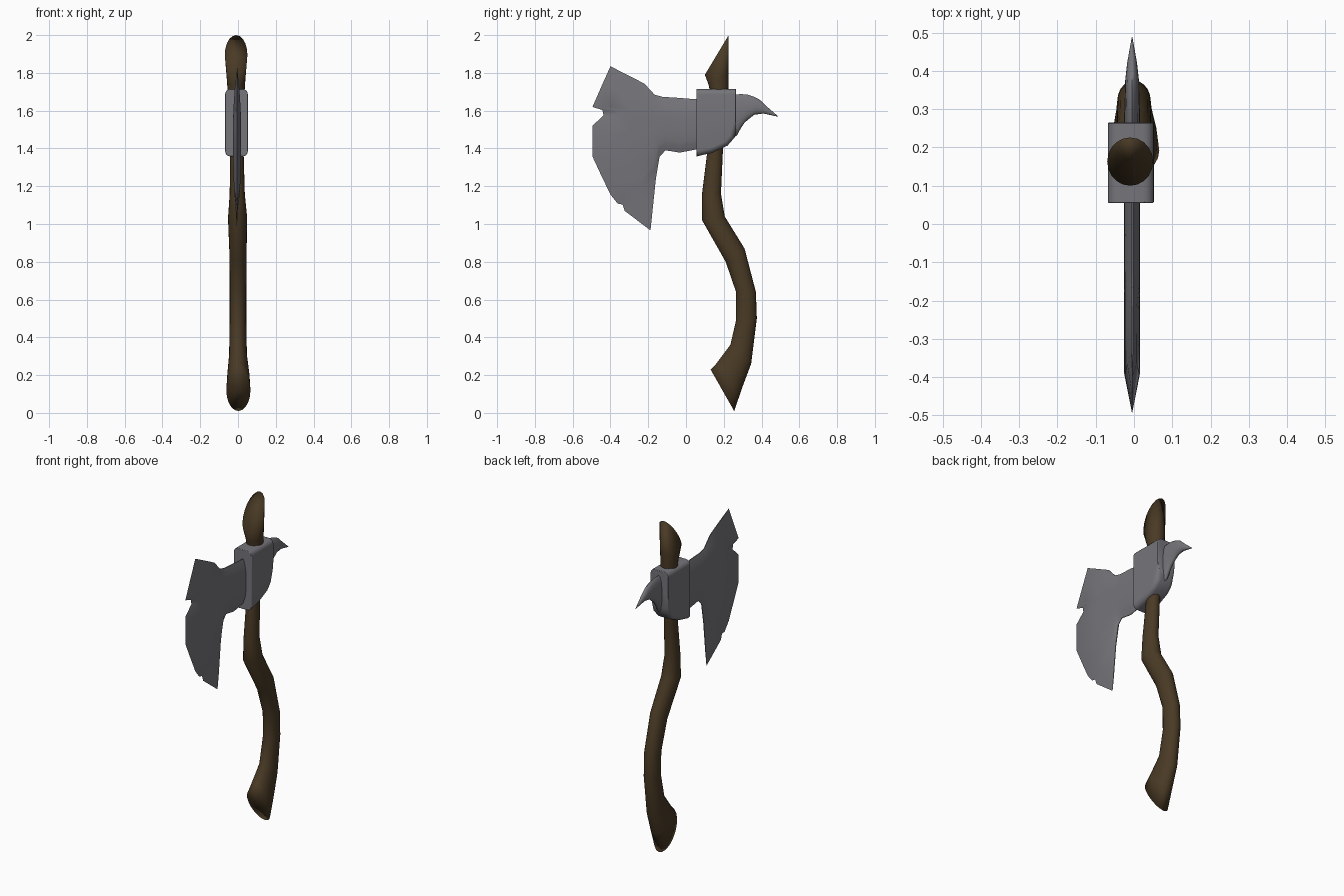
import bpy, bmesh, math
from mathutils import Vector

if "Cube" in bpy.data.objects:
    bpy.data.objects.remove(bpy.data.objects["Cube"], do_unlink=True)


def material(name, rgb):
    mat = bpy.data.materials.new(name)
    mat.use_nodes = True
    mat.diffuse_color = (*rgb, 1)
    mat.node_tree.nodes["Principled BSDF"].inputs["Base Color"].default_value = (*rgb, 1)
    return mat


wood = material("dark_wood", (0.067, 0.042, 0.018))
steel = material("grey_steel", (0.18, 0.176, 0.195))


def finish(bm, name, mat, angle):
    """Turn a bmesh into a shaded object."""
    bmesh.ops.remove_doubles(bm, verts=bm.verts, dist=0.0001)
    bmesh.ops.recalc_face_normals(bm, faces=bm.faces)
    mesh = bpy.data.meshes.new(name)
    bm.to_mesh(mesh)
    bm.free()
    mesh.materials.append(mat)
    obj = bpy.data.objects.new(name, mesh)
    bpy.context.collection.objects.link(obj)
    bpy.ops.object.select_all(action="DESELECT")
    obj.select_set(True)
    bpy.context.view_layer.objects.active = obj
    bpy.ops.object.shade_smooth_by_angle(angle=math.radians(angle))
    return obj


def loft(rings, caps):
    """Skin closed rings of points; chosen end rings get a fan cap."""
    bm = bmesh.new()
    loops = [[bm.verts.new(p) for p in ring] for ring in rings]
    count = len(loops[0])
    for low, high in zip(loops, loops[1:]):
        for i in range(count):
            j = (i + 1) % count
            bm.faces.new((low[i], low[j], high[j], high[i]))
    for end in caps:
        loop = loops[end]
        middle = bm.verts.new(sum((v.co for v in loop), Vector()) / count)
        for i in range(count):
            bm.faces.new((loop[i], loop[(i + 1) % count], middle))
    return bm


def oval(front, back, half_width, shift, sides=20):
    """Oval ring spanning two side-outline points (y, z)."""
    a, b = Vector((shift, *front)), Vector((shift, *back))
    centre, axis = (a + b) / 2, (b - a) / 2
    ring = []
    for i in range(sides):
        t = math.tau * i / sides
        ring.append(centre + axis * math.cos(t) + Vector((half_width * math.sin(t), 0, 0)))
    return ring


# Curved handle: front point, back point, half width, sideways shift
handle_rings = [
    ((0.13, 0.23), (0.255, 0.01), 0.064, 0.002),
    ((0.16, 0.26), (0.3, 0.14), 0.059, 0.002),
    ((0.235, 0.36), (0.345, 0.26), 0.047, 0),
    ((0.265, 0.49), (0.375, 0.5), 0.044, 0),
    ((0.265, 0.64), (0.37, 0.64), 0.044, 0),
    ((0.21, 0.8), (0.31, 0.87), 0.045, 0),
    ((0.085, 1.02), (0.205, 1.04), 0.051, -0.002),
    ((0.085, 1.16), (0.185, 1.16), 0.04, -0.004),
    ((0.11, 1.36), (0.195, 1.38), 0.036, -0.006),
    ((0.125, 1.7), (0.225, 1.71), 0.045, -0.01),
    ((0.122, 1.73), (0.225, 1.8), 0.049, -0.01),
    ((0.1, 1.79), (0.226, 2.0), 0.06, -0.01),
]
finish(loft([oval(*r) for r in handle_rings], (0, -1)), "handle", wood, 180)

# Socket block: side profile extruded across, with rounded long edges
SHIFT = -0.008
profile = [(0.055, 1.715), (0.265, 1.715), (0.265, 1.49), (0.255, 1.455),
           (0.22, 1.415), (0.14, 1.378), (0.055, 1.357)]
bm = bmesh.new()
side = bm.faces.new([bm.verts.new((SHIFT - 0.06, y, z)) for y, z in profile])
extruded = bmesh.ops.extrude_face_region(bm, geom=[side])["geom"]
bmesh.ops.translate(bm, vec=(0.12, 0, 0),
                    verts=[g for g in extruded if isinstance(g, bmesh.types.BMVert)])


def runs_lengthwise(edge):
    d = edge.verts[1].co - edge.verts[0].co
    return abs(d.x) < 0.001 and abs(d.y) > 0.004


bmesh.ops.bevel(bm, geom=[e for e in bm.edges if runs_lengthwise(e)], offset=0.028,
                segments=5, profile=0.5, affect="EDGES", clamp_overlap=True)
socket = finish(bm, "socket", steel, 40)
bevel = socket.modifiers.new("soft_edges", "BEVEL")
bevel.width = 0.006
bevel.segments = 2
bevel.limit_method = "ANGLE"
bevel.angle_limit = math.radians(50)

# Blade: columns run from the neck to the chipped cutting edge
MID = -0.005
edge = [Vector(p) for p in (
    (-0.188, 0.966), (-0.325, 1.07), (-0.336, 1.103), (-0.362, 1.108),
    (-0.4, 1.156), (-0.45, 1.26), (-0.495, 1.357), (-0.495, 1.44), (-0.495, 1.52),
    (-0.437, 1.575), (-0.442, 1.603), (-0.495, 1.62), (-0.447, 1.73), (-0.4, 1.835))]
spans = [((0.08, 1.4), (0.08, 1.66)), ((0.02, 1.388), (0.03, 1.662)),
         ((-0.034, 1.378), (-0.04, 1.668)), ((-0.108, 1.39), (-0.124, 1.673)),
         ((-0.14, 1.357), (-0.167, 1.685)), ((-0.16, 1.235), (-0.22, 1.743))]
fractions = [(p.y - edge[0].y) / (edge[-1].y - edge[0].y) for p in edge]
columns = [[Vector(a).lerp(Vector(b), f) for f in fractions] for a, b in spans]
root = columns[-1]
for amount in (0.35, 0.65):
    columns.append([p.lerp(q, amount) for p, q in zip(root, edge)])
columns.append(edge)

rings = []
for column in columns:
    thick = 0 if column is edge else 0.019
    half = [thick * (1 - abs(2 * f - 1) ** 3) + thick * 0.1 for f in fractions]
    right = [(MID + h, *p) for h, p in zip(half, column)]
    left = [(MID - h, *p) for h, p in zip(half, column)]
    rings.append(right + left[::-1])
finish(loft(rings, (0,)), "blade", steel, 35)

# Hooked rear spike: lower point, upper point, half width
spike_rings = [
    ((0.245, 1.455), (0.245, 1.683), 0.021),
    ((0.27, 1.468), (0.29, 1.688), 0.021),
    ((0.283, 1.495), (0.325, 1.685), 0.02),
    ((0.31, 1.537), (0.36, 1.674), 0.019),
    ((0.36, 1.578), (0.39, 1.658), 0.018),
    ((0.41, 1.585), (0.43, 1.62), 0.013),
    ((0.487, 1.568), (0.488, 1.57), 0.001),
]
finish(loft([oval(*r, MID, 16) for r in spike_rings], (0, -1)), "rear_spike", steel, 60)
